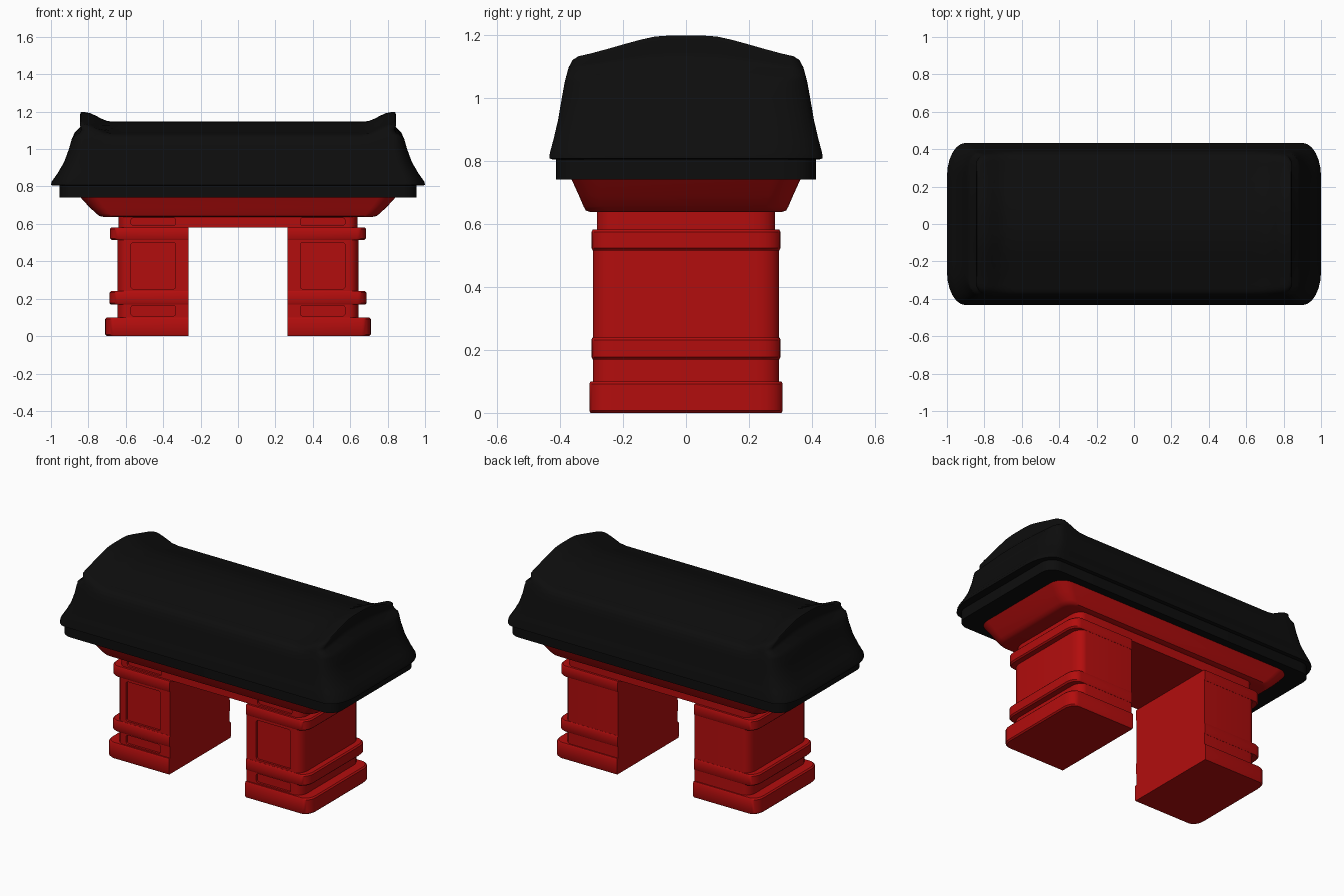
import bpy, bmesh, math
from mathutils import Vector

cube = bpy.data.objects.get("Cube")
if cube:
    bpy.data.objects.remove(cube, do_unlink=True)


def material(name, color):
    m = bpy.data.materials.new(name)
    m.use_nodes = True
    m.diffuse_color = color
    m.node_tree.nodes["Principled BSDF"].inputs["Base Color"].default_value = color
    return m


red = material("red lacquer", (0.45, 0.004, 0.004, 1))
black = material("black tile", (0.004, 0.004, 0.004, 1))


def ring(x0, x1, y0, y1, rx, ry, square_inner=False, nx=1, ny=1):
    """Rectangle outline with elliptical corners and subdivided sides."""
    corners = []
    for i, (cx, cy, sx, sy) in enumerate(((x1, y1, 1, 1), (x0, y1, -1, 1),
                                          (x0, y0, -1, -1), (x1, y0, 1, -1))):
        k = 0 if square_inner and sx < 0 else 1
        arc = []
        for s in range(7):
            a = math.pi / 2 * (i + s / 6)
            arc.append(Vector((cx - sx * rx * k + math.cos(a) * rx * k,
                               cy - sy * ry * k + math.sin(a) * ry * k)))
        corners.append(arc)
    pts = []
    for i, arc in enumerate(corners):
        pts += arc
        n = nx if i % 2 == 0 else ny
        end = corners[(i + 1) % 4][0]
        pts += [arc[-1].lerp(end, s / n) for s in range(1, n)]
    return pts


def loft(name, rings, mat):
    """Skin a stack of equally long 3D outlines and cap both ends."""
    bm = bmesh.new()
    rows = [[bm.verts.new(p) for p in r] for r in rings]
    n = len(rows[0])
    for a, b in zip(rows, rows[1:]):
        for i in range(n):
            j = (i + 1) % n
            bm.faces.new((a[i], a[j], b[j], b[i]))
    bm.faces.new(rows[0][::-1])
    bm.faces.new(rows[-1])
    bmesh.ops.remove_doubles(bm, verts=bm.verts, dist=1e-5)
    bmesh.ops.recalc_face_normals(bm, faces=bm.faces)
    me = bpy.data.meshes.new(name)
    bm.to_mesh(me)
    bm.free()
    ob = bpy.data.objects.new(name, me)
    bpy.context.collection.objects.link(ob)
    me.materials.append(mat)
    return ob


def activate(ob):
    bpy.ops.object.select_all(action="DESELECT")
    ob.select_set(True)
    bpy.context.view_layer.objects.active = ob


def smooth(ob, degrees=35):
    activate(ob)
    bpy.ops.object.shade_smooth_by_angle(angle=math.radians(degrees))


def at(z, outline):
    return [(p.x, p.y, z) for p in outline]


def slab(name, levels, mat):
    """Centred block from (z, half width, half depth, corner radius)."""
    return loft(name, [at(z, ring(-x, x, -y, y, r, r)) for z, x, y, r in levels], mat)


# Pillars: stacked sections of (bottom, top, outer x, half depth)
INNER = 0.265
levels = []
for z0, z1, x, y in ((0, 0.1, 0.71, 0.307), (0.1, 0.17, 0.645, 0.295),
                     (0.17, 0.24, 0.688, 0.3), (0.24, 0.515, 0.645, 0.295),
                     (0.515, 0.582, 0.685, 0.3), (0.582, 0.65, 0.64, 0.283)):
    b = 0.008 if x > 0.66 else 0
    for z, d in ((z0, b), (z0 + b, 0), (z1 - b, 0), (z1, b)):
        levels.append(at(z, ring(INNER, x - d, -y + d / 2, y - d / 2, 0.05, 0.07, True)))
pillars = loft("pillars", levels, red)

# Recessed front panels
for z0, z1, face in ((0.108, 0.165, 0.295), (0.252, 0.5, 0.295), (0.592, 0.632, 0.283)):
    outline = ring(0.333, 0.572, z0, z1, 0.014, 0.014)
    cutter = loft("panel_cutter",
                  [[(p.x, y, p.y) for p in outline] for y in (-0.4, -face + 0.013)], red)
    cutter.hide_render = True
    activate(pillars)
    mod = pillars.modifiers.new("panel", "BOOLEAN")
    mod.operation, mod.solver, mod.object = "DIFFERENCE", "EXACT", cutter
    bpy.ops.object.modifier_apply(modifier=mod.name)
    bpy.data.objects.remove(cutter, do_unlink=True)
pillars.modifiers.new("mirror", "MIRROR")
bpy.ops.object.modifier_apply(modifier="mirror")
smooth(pillars)

# Lintel over the opening
slab("lintel", [(0.582, 0.28, 0.283, 0), (0.65, 0.28, 0.283, 0)], red)

# Flared cornice
smooth(slab("cornice", [(0.638, 0.72, 0.305, 0.06), (0.642, 0.74, 0.318, 0.07),
                        (0.655, 0.757, 0.325, 0.07), (0.69, 0.795, 0.34, 0.08),
                        (0.745, 0.845, 0.365, 0.09)], red))

# Eave under the roof
smooth(slab("eave", [(0.74, 0.955, 0.413, 0.08), (0.815, 0.955, 0.413, 0.08)], black))


def ease(t):
    t = max(0.0, min(1.0, t))
    return t * t * (3 - 2 * t)


def roof_height(x, y):
    """Low ridge along x, with a raised lip at both ends."""
    slope = 0.05 * ease(max(0, abs(y) - 0.04) / 0.36)
    slope += max(0, abs(y) - 0.1) * 0.08
    return 1.148 - slope + 0.05 * ease((abs(x) - 0.68) / 0.14)


# Roof: concave sides, then a blend into the lipped top
roof = []
for z, x, y, rx, ry in ((0.805, 0.985, 0.425, 0.1, 0.18), (0.808, 1.0, 0.434, 0.1, 0.18),
                        (0.825, 0.997, 0.432, 0.1, 0.18), (0.87, 0.965, 0.42, 0.09, 0.16),
                        (0.93, 0.93, 0.406, 0.08, 0.14), (1.0, 0.904, 0.394, 0.07, 0.12),
                        (1.05, 0.89, 0.385, 0.06, 0.1)):
    roof.append(at(z, ring(-x, x, -y, y, rx, ry, nx=36, ny=12)))
for t, x, y, r in ((0.25, 0.874, 0.38, 0.05), (0.45, 0.845, 0.376, 0.04),
                   (0.65, 0.836, 0.372, 0.04), (0.9, 0.845, 0.36, 0.04),
                   (1, 0.84, 0.343, 0.04), (1, 0.82, 0.325, 0.035), (1, 0.79, 0.28, 0.03),
                   (1, 0.76, 0.23, 0.025), (1, 0.73, 0.17, 0.02), (1, 0.7, 0.1, 0.01),
                   (1, 0.68, 0.04, 0.005), (1, 0.66, 0.001, 0)):
    outline = ring(-x, x, -y, y, r, r, nx=36, ny=12)
    roof.append([(p.x, p.y, 1.05 + t * (roof_height(p.x, p.y) - 1.05)) for p in outline])
smooth(loft("roof", roof, black), 60)
